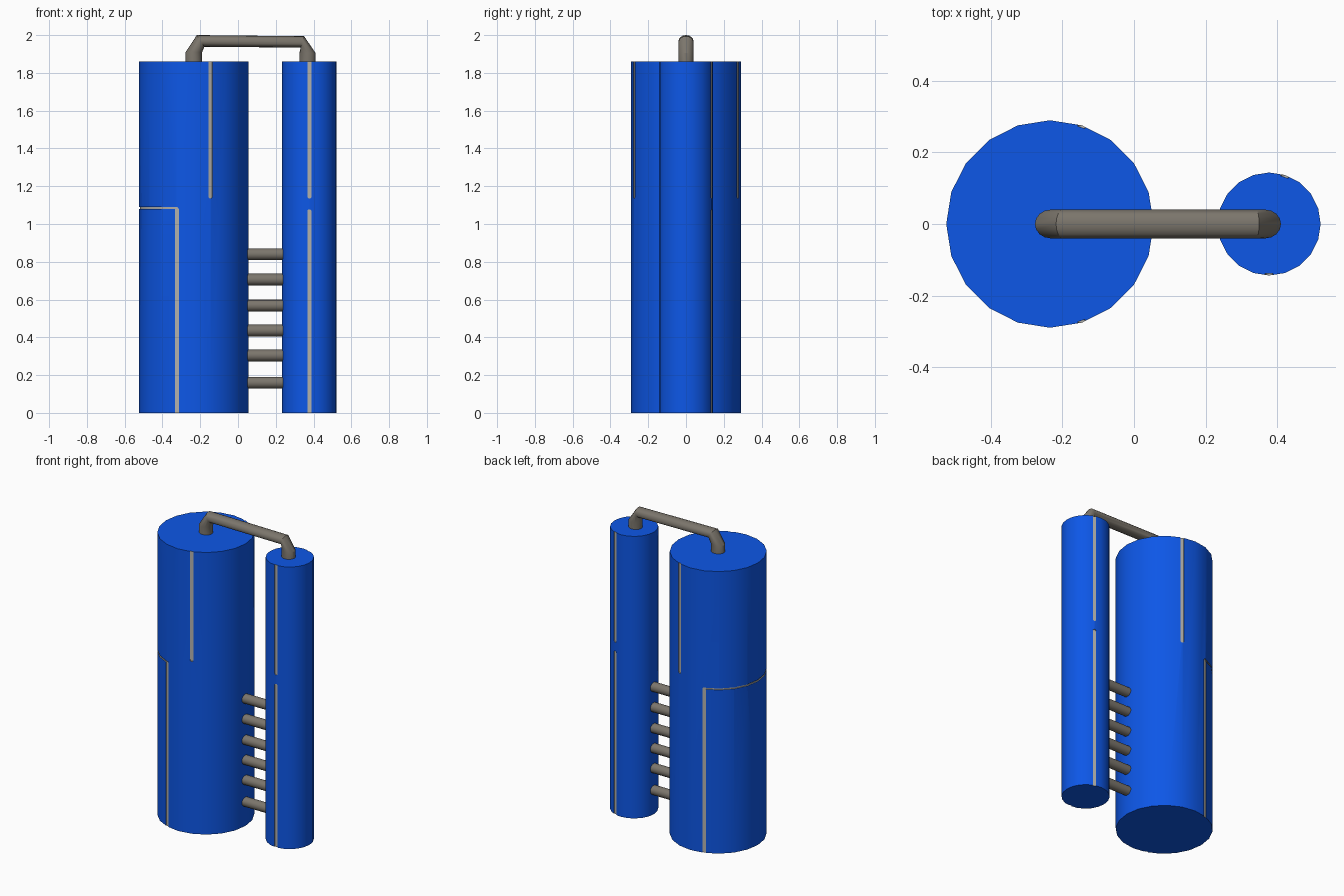
import bpy, bmesh
from math import cos, sin, pi, radians

if "Cube" in bpy.data.objects:
    bpy.data.objects.remove(bpy.data.objects["Cube"])

HEIGHT, SIDES = 1.86, 20


def material(name, color):
    m = bpy.data.materials.new(name)
    m.diffuse_color = (*color, 1)
    m.use_nodes = True
    m.node_tree.nodes["Principled BSDF"].inputs["Base Color"].default_value = m.diffuse_color
    return m


BLUE = material("blue_paint", (0.004, 0.095, 0.8))
PIPE = material("dark_metal", (0.2, 0.18, 0.15))
SEAM = material("light_metal", (0.45, 0.44, 0.41))


def finish(bm, name, mat):
    bmesh.ops.recalc_face_normals(bm, faces=bm.faces)
    me = bpy.data.meshes.new(name)
    bm.to_mesh(me)
    bm.free()
    me.materials.append(mat)
    ob = bpy.data.objects.new(name, me)
    bpy.context.collection.objects.link(ob)
    return ob


def smooth(ob):
    bpy.ops.object.select_all(action='DESELECT')
    ob.select_set(True)
    bpy.context.view_layer.objects.active = ob
    bpy.ops.object.shade_smooth_by_angle(angle=radians(30))


def loft(bm, rings):
    """Skin closed rings of points and cap both ends."""
    vs = [[bm.verts.new(p) for p in ring] for ring in rings]
    n = len(vs[0])
    for a, b in zip(vs, vs[1:]):
        for i in range(n):
            bm.faces.new((a[i], a[(i + 1) % n], b[(i + 1) % n], b[i]))
    bm.faces.new(vs[0])
    bm.faces.new(vs[-1])


def slot(bm, cx, r, deg, z_open, z_tip, half=0.011, depth=0.006):
    """Upright groove cutter with a rounded inner tip."""
    s = 1 if z_tip > z_open else -1
    prof = [(half, z_open), (-half, z_open)]
    prof += [(-half * cos(k * pi / 6), z_tip - s * half + s * half * sin(k * pi / 6))
             for k in range(7)]
    a = radians(deg)
    loft(bm, [[(cx + q * cos(a) - t * sin(a), q * sin(a) + t * cos(a), z)
               for t, z in prof] for q in (r - depth, r + 0.02)])


def band(bm, cx, r, d0, d1, z, half=0.005, depth=0.006):
    """Level groove cutter following the facets of the tank."""
    rings = []
    for d in range(d0, d1 + 1, 360 // SIDES):
        a = radians(d)
        rings.append([(cx + q * cos(a), q * sin(a), z + h) for q, h in
                      ((r - depth, -half), (r + 0.02, -half), (r + 0.02, half), (r - depth, half))])
    loft(bm, rings)


def tank(name, cx, r, slots, bands=()):
    bm = bmesh.new()
    loft(bm, [[(cx + r * cos(2 * pi * i / SIDES), r * sin(2 * pi * i / SIDES), z)
               for i in range(SIDES)] for z in (0, HEIGHT)])
    ob = finish(bm, name, BLUE)
    # panel grooves
    bm = bmesh.new()
    for s in slots:
        slot(bm, cx, r, *s)
    for b in bands:
        band(bm, cx, r, *b)
    cut = finish(bm, name + "_groove_cutter", SEAM)
    cut.hide_render = True
    mod = ob.modifiers.new("grooves", 'BOOLEAN')
    mod.operation, mod.solver, mod.object = 'DIFFERENCE', 'EXACT', cut
    mod.use_self = True
    mod.material_mode = 'TRANSFER'
    bpy.context.view_layer.objects.active = ob
    bpy.ops.object.modifier_apply(modifier=mod.name)
    bpy.data.objects.remove(cut)
    smooth(ob)


# Large and small tanks
tank("large_tank", -0.235, 0.29,
     [(s * 72, 1.9, 1.135) for s in (1, -1)] + [(s * 108, -0.04, 1.09) for s in (1, -1)],
     [(108, 252, 1.084)])
tank("small_tank", 0.378, 0.144,
     [(d, *z) for d in (72, -90) for z in ((1.9, 1.135), (-0.04, 1.078))])

# Connecting rungs
for i, z in enumerate((0.16, 0.304, 0.436, 0.568, 0.706, 0.84)):
    bm = bmesh.new()
    loft(bm, [[(x, 0.031 * cos(k * pi / 8), z + 0.031 * sin(k * pi / 8))
               for k in range(16)] for x in (0.03, 0.26)])
    smooth(finish(bm, f"connecting_rung_{i + 1}", PIPE))

# Bent pipe over the top: outer and inner x, z of each ring
path = [((-0.277, 1.84), (-0.19, 1.84)), ((-0.277, 1.91), (-0.19, 1.91)),
        ((-0.218, 2.0), (-0.178, 1.938)), ((0.35, 1.994), (0.332, 1.934)),
        ((0.411, 1.905), (0.325, 1.905)), ((0.411, 1.84), (0.325, 1.84))]
bm = bmesh.new()
rings = []
for (ox, oz), (ix, iz) in path:
    rings.append([((ox + ix) / 2 + (ox - ix) / 2 * cos(k * pi / 8), 0.04 * sin(k * pi / 8),
                   (oz + iz) / 2 + (oz - iz) / 2 * cos(k * pi / 8)) for k in range(16)])
loft(bm, rings)
smooth(finish(bm, "top_pipe", PIPE))
